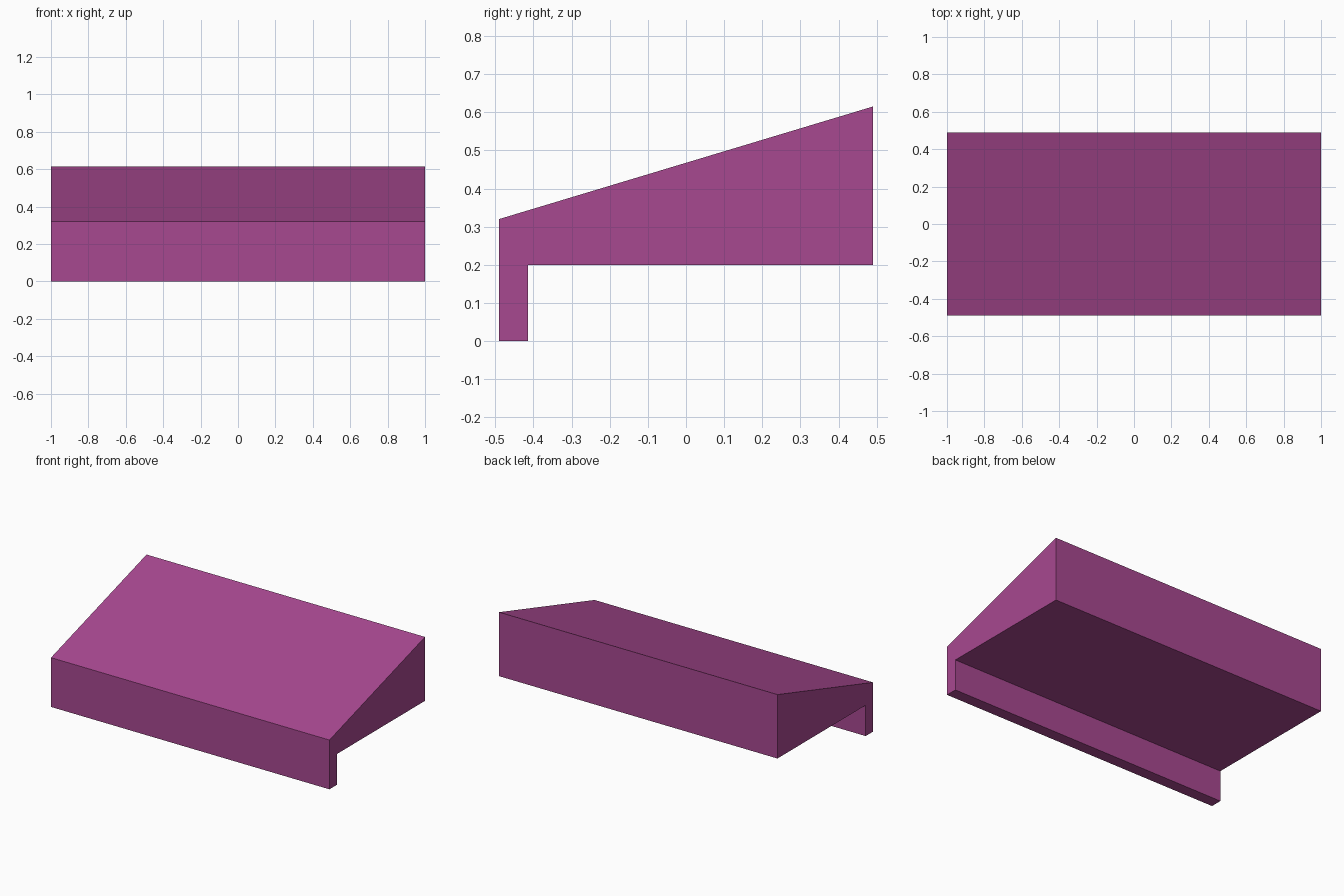
import bpy
import bmesh
from mathutils import Vector

cube = bpy.data.objects.get("Cube")
if cube:
    bpy.data.objects.remove(cube, do_unlink=True)

# Single plum colour
plum = bpy.data.materials.new("plum")
plum.use_nodes = True
colour = (0.39, 0.065, 0.28, 1.0)
plum.diffuse_color = colour
plum.node_tree.nodes["Principled BSDF"].inputs["Base Color"].default_value = colour


def extrude_profile(name, profile, width, material):
    """Extrude a (y, z) outline along x, centred on x = 0."""
    bm = bmesh.new()
    face = bm.faces.new([bm.verts.new((-width / 2, y, z)) for y, z in profile])
    result = bmesh.ops.extrude_face_region(bm, geom=[face])
    moved = [g for g in result["geom"] if isinstance(g, bmesh.types.BMVert)]
    bmesh.ops.translate(bm, verts=moved, vec=Vector((width, 0, 0)))
    bmesh.ops.recalc_face_normals(bm, faces=bm.faces)
    mesh = bpy.data.meshes.new(name)
    bm.to_mesh(mesh)
    bm.free()
    mesh.materials.append(material)
    obj = bpy.data.objects.new(name, mesh)
    bpy.context.collection.objects.link(obj)
    return obj


# Sloped wedge with a hanging lip along the front edge
front, back, lip_back = -0.49, 0.49, -0.415
underside, front_top, back_top = 0.2, 0.32, 0.615
outline = [
    (front, 0), (lip_back, 0), (lip_back, underside),
    (back, underside), (back, back_top), (front, front_top),
]
extrude_profile("sloped_ledge_with_lip", outline, 2.0, plum)
